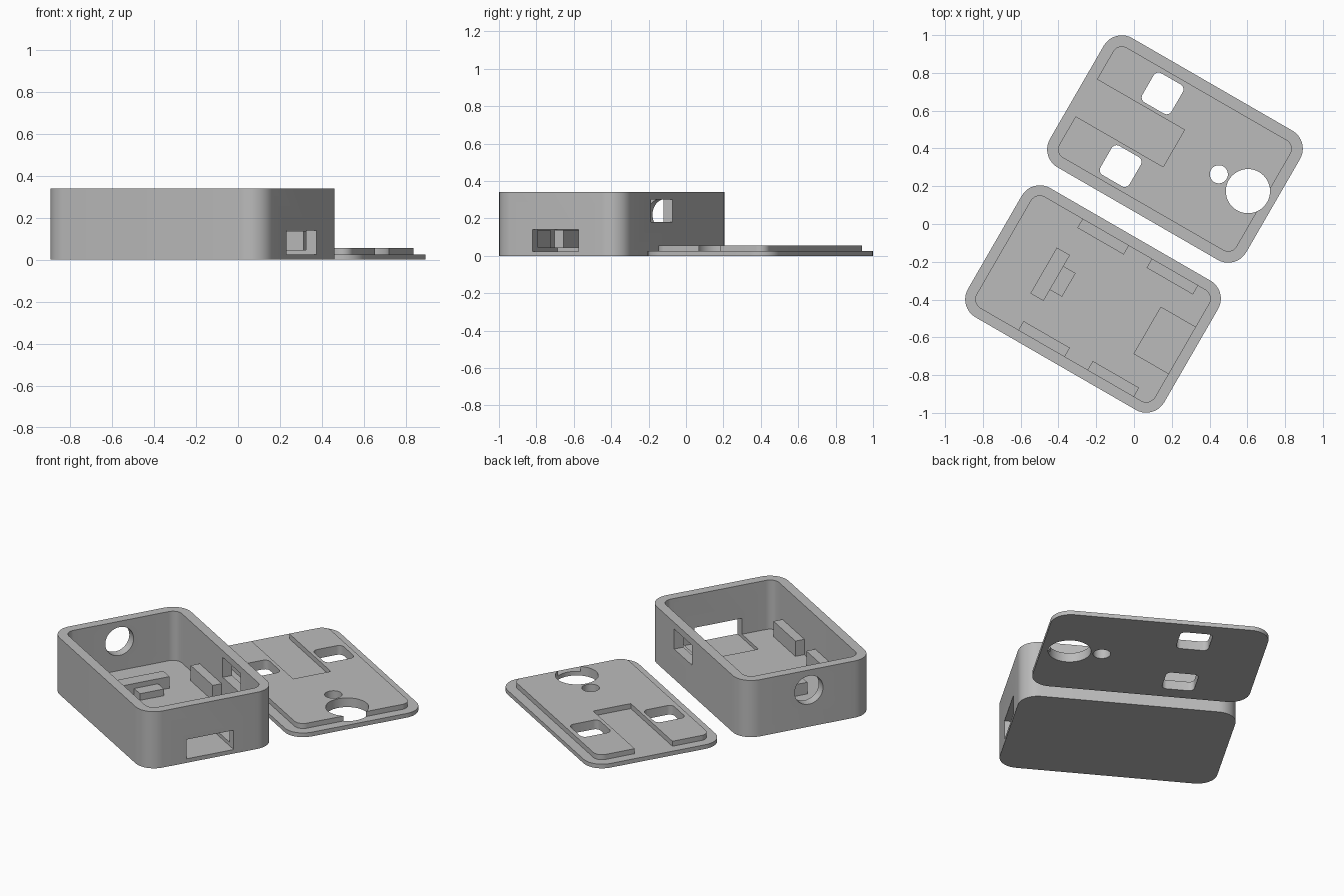
import bpy, bmesh, math
from mathutils import Matrix

if "Cube" in bpy.data.objects:
    bpy.data.objects.remove(bpy.data.objects["Cube"])

TILT = math.radians(-30)
grey = bpy.data.materials.new("grey_plastic")
grey.diffuse_color = (0.5, 0.5, 0.5, 1)
grey.use_nodes = True
grey.node_tree.nodes["Principled BSDF"].inputs["Base Color"].default_value = grey.diffuse_color


def rounded(cx, cy, w, h, r=0.0, seg=10):
    """Outline of a rectangle with rounded corners."""
    if r == 0:
        return [(cx + sx * w / 2, cy + sy * h / 2)
                for sx, sy in ((1, 1), (-1, 1), (-1, -1), (1, -1))]
    pts = []
    for k, (sx, sy) in enumerate(((1, 1), (-1, 1), (-1, -1), (1, -1))):
        for i in range(seg + 1):
            a = math.pi / 2 * (k + i / seg)
            pts.append((cx + sx * (w / 2 - r) + r * math.cos(a),
                        cy + sy * (h / 2 - r) + r * math.sin(a)))
    return pts


def circle(cx, cy, r, n=48):
    return [(cx + r * math.cos(2 * math.pi * i / n),
             cy + r * math.sin(2 * math.pi * i / n)) for i in range(n)]


def prism(name, outline, z0, z1, matrix=None):
    """Extrude an outline from z0 to z1."""
    bm = bmesh.new()
    face = bm.faces.new([bm.verts.new((x, y, z0)) for x, y in outline])
    top = bmesh.ops.extrude_face_region(bm, geom=[face])["geom"]
    bmesh.ops.translate(bm, vec=(0, 0, z1 - z0),
                        verts=[v for v in top if isinstance(v, bmesh.types.BMVert)])
    bmesh.ops.recalc_face_normals(bm, faces=bm.faces[:])
    if matrix:
        bm.transform(matrix)
    me = bpy.data.meshes.new(name)
    bm.to_mesh(me)
    bm.free()
    me.materials.append(grey)
    ob = bpy.data.objects.new(name, me)
    bpy.context.collection.objects.link(ob)
    return ob


def block(name, x0, x1, y0, y1, z0, z1):
    return prism(name, rounded((x0 + x1) / 2, (y0 + y1) / 2, x1 - x0, y1 - y0), z0, z1)


def combine(ob, tools, op="DIFFERENCE"):
    """Apply booleans with the tools, then remove the tools."""
    for t in tools:
        t.hide_render = True
        m = ob.modifiers.new("cut", "BOOLEAN")
        m.operation, m.object, m.solver = op, t, "EXACT"
    bpy.context.view_layer.update()
    dg = bpy.context.evaluated_depsgraph_get()
    me = bpy.data.meshes.new_from_object(ob.evaluated_get(dg))
    ob.modifiers.clear()
    ob.data = me
    for t in tools:
        bpy.data.objects.remove(t)


def place(obs, x, y):
    """Turn parts into the tilted layout and shade them."""
    bpy.ops.object.select_all(action="DESELECT")
    for ob in obs:
        ob.data.transform(Matrix.Translation((x, y, 0)) @ Matrix.Rotation(TILT, 4, "Z"))
        ob.select_set(True)
        bpy.context.view_layer.objects.active = ob
    bpy.ops.object.shade_smooth_by_angle(angle=math.radians(30))


L, W, R, T = 1.20, 0.79, 0.11, 0.056
FLOOR, HEIGHT = 0.045, 0.34

# Case tray: hollow shell, end window with floor pocket, side window, round port
case = prism("case_tray", rounded(0, 0, L, W, R), 0, HEIGHT)
port = prism("port", circle(0, 0, 0.085), -0.1, 0.1,
             Matrix.Translation((-L / 2, -0.01, 0.22)) @ Matrix.Rotation(math.pi / 2, 4, "Y"))
combine(case, [
    prism("cavity", rounded(0, 0, L - 2 * T, W - 2 * T, R - T), FLOOR, 0.5),
    block("end_window", 0.333, 0.7, -0.142, 0.142, 0.024, 0.14),
    block("side_window", 0.035, 0.265, 0.3, 0.5, 0.18, 0.30),
    port,
])

# Inner rails and stepped support
parts = [case]
for side in (-1, 1):
    for x in (-0.26, 0.163):
        y0, y1 = sorted((side * 0.285, side * 0.342))
        parts.append(block("rail", x, x + 0.283, y0, y1, FLOOR - 0.005, 0.137))
parts.append(block("support_block", -0.302, -0.222, -0.14, 0.14, FLOOR - 0.005, 0.115))
parts.append(block("support_step", -0.223, -0.148, -0.072, 0.072, FLOOR - 0.005, 0.085))
place(parts, -0.217, -0.397)

# Lid: flange plate with raised lip, channel and openings
lid = prism("lid", rounded(0, 0, L, W, R), 0, 0.025)
TL = 0.058
combine(lid, [prism("lip", rounded(0, 0, L - 2 * TL, W - 2 * TL, R - TL), 0.01, 0.055)], "UNION")
holes = [prism("square_hole", rounded(-0.204, s * 0.222, 0.178, 0.178, 0.03, 6), -0.1, 0.2)
         for s in (-1, 1)]
combine(lid, holes + [
    block("channel", -0.7, -0.007, -0.113, 0.113, 0.025, 0.2),
    prism("small_hole", circle(0.268, 0, 0.048, 32), -0.1, 0.2),
    prism("large_hole", circle(0.446, 0, 0.117), -0.1, 0.2),
])
place([lid], 0.217, 0.397)
